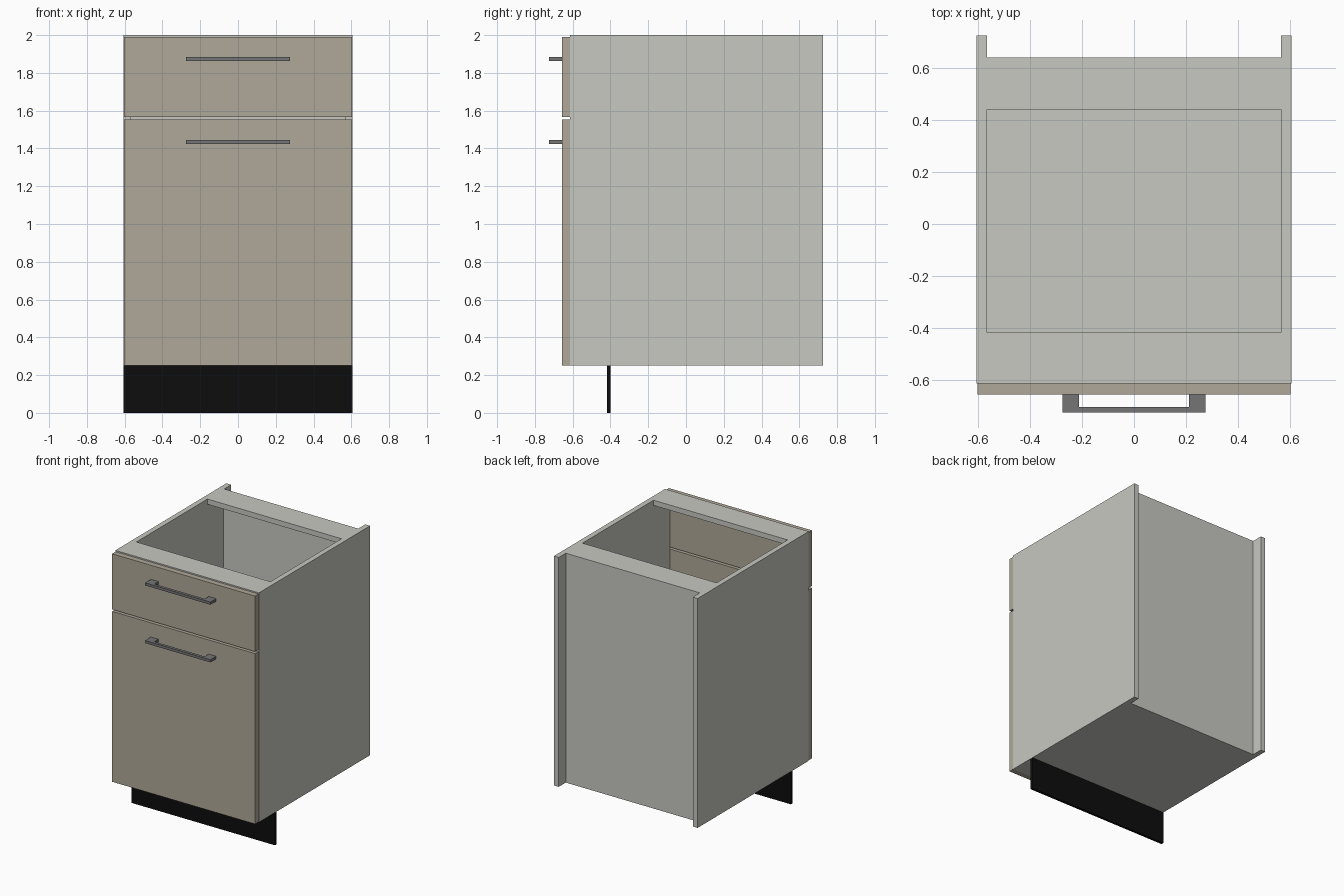
import bpy
import bmesh

if "Cube" in bpy.data.objects:
    bpy.data.objects.remove(bpy.data.objects["Cube"])


def material(name, rgb):
    m = bpy.data.materials.new(name)
    m.diffuse_color = (*rgb, 1.0)
    m.use_nodes = True
    m.node_tree.nodes["Principled BSDF"].inputs["Base Color"].default_value = m.diffuse_color
    return m


GREY = material("light grey board", (0.578, 0.578, 0.539))
TAN = material("warm tan front", (0.434, 0.396, 0.319))
METAL = material("dark grey metal", (0.178, 0.178, 0.178))
BLACK = material("black plinth", (0.004, 0.004, 0.004))


def finish(name, bm, mat):
    bmesh.ops.recalc_face_normals(bm, faces=bm.faces)
    mesh = bpy.data.meshes.new(name)
    bm.to_mesh(mesh)
    bm.free()
    mesh.materials.append(mat)
    obj = bpy.data.objects.new(name, mesh)
    bpy.context.collection.objects.link(obj)
    return obj


def box(name, x, y, z, mat):
    """Box from (min, max) ranges on each axis."""
    bm = bmesh.new()
    bmesh.ops.create_cube(bm, size=1)
    for v in bm.verts:
        v.co = [r[0] + (c + 0.5) * (r[1] - r[0]) for c, r in zip(v.co, (x, y, z))]
    return finish(name, bm, mat)


def handle(name, z0, z1):
    """Flat U-shaped pull: a plan profile extruded upward."""
    back, inner, front = -0.655, -0.704, -0.726
    half = [(0.212, inner), (0.212, back), (0.275, back), (0.275, front)]
    profile = half + [(-x, y) for x, y in reversed(half)]
    bm = bmesh.new()
    face = bm.faces.new([bm.verts.new((x, y, z0)) for x, y in profile])
    ext = bmesh.ops.extrude_face_region(bm, geom=[face])
    for v in ext["geom"]:
        if isinstance(v, bmesh.types.BMVert):
            v.co.z = z1
    return finish(name, bm, METAL)


INNER, OUTER = 0.566, 0.606
FRONT, BACK = -0.613, 0.726
BASE, TOP = 0.25, 2.0
inside = (-INNER, INNER)

# Carcass: sides, floor, recessed back and top rails
for side, s in (("left", -1), ("right", 1)):
    box(side + "_side_panel", sorted((s * INNER, s * OUTER)), (FRONT, BACK), (BASE, TOP), GREY)
box("bottom_panel", inside, (FRONT, 0.633), (BASE, BASE + 0.04), GREY)
box("back_panel", inside, (0.633, 0.641), (BASE, TOP), GREY)
box("front_top_rail", inside, (FRONT, -0.417), (TOP - 0.04, TOP), GREY)
box("rear_top_rail", inside, (0.44, 0.633), (TOP - 0.04, TOP), GREY)

# Drawer and door fronts
front_x, front_y = (-0.603, 0.603), (-0.656, -0.614)
box("drawer_front", front_x, front_y, (1.567, 1.991), TAN)
box("door_front", front_x, front_y, (0.252, 1.552), TAN)

# Pull handles
handle("drawer_handle", 1.864, 1.884)
handle("door_handle", 1.424, 1.444)

# Toe kick
box("toe_kick", (-OUTER, OUTER), (-0.419, -0.399), (0.0, BASE), BLACK)
